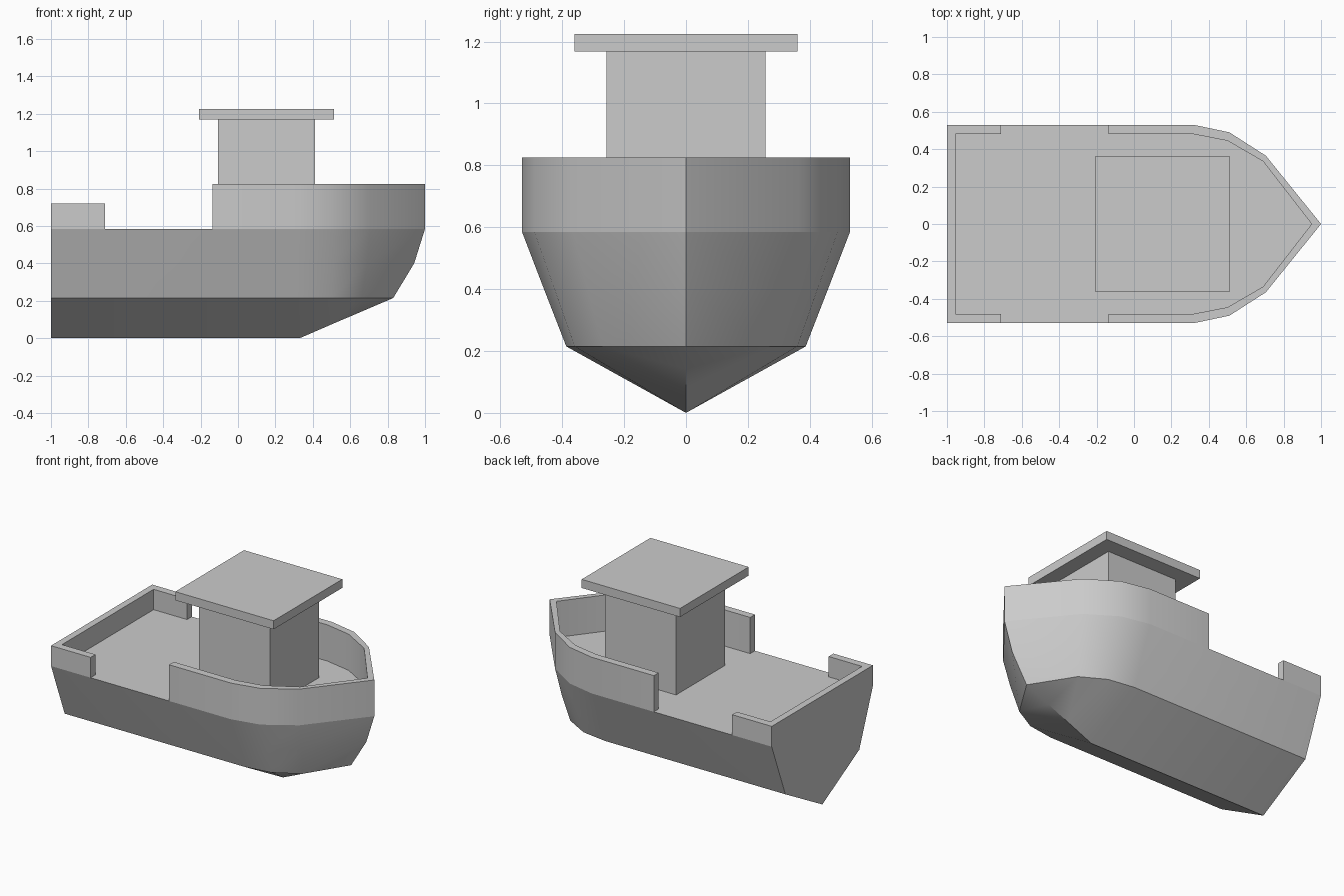
import bpy, bmesh, math

if "Cube" in bpy.data.objects:
    bpy.data.objects.remove(bpy.data.objects["Cube"])


def finish(bm, name):
    bmesh.ops.remove_doubles(bm, verts=bm.verts, dist=0.0005)
    bmesh.ops.recalc_face_normals(bm, faces=bm.faces)
    mesh = bpy.data.meshes.new(name)
    bm.to_mesh(mesh)
    bm.free()
    obj = bpy.data.objects.new(name, mesh)
    bpy.context.collection.objects.link(obj)
    bpy.ops.object.select_all(action='DESELECT')
    obj.select_set(True)
    bpy.context.view_layer.objects.active = obj
    bpy.ops.object.shade_smooth_by_angle(angle=math.radians(30))
    return obj


def mirrored(half):
    """Half outline (stern to bow) joined with its reflection in y."""
    return half + [(x, -y) for x, y in reversed(half) if abs(y) > 1e-6]


def prism(name, outline, z0, z1):
    bm = bmesh.new()
    face = bm.faces.new([bm.verts.new((x, y, z0)) for x, y in outline])
    up = bmesh.ops.extrude_face_region(bm, geom=[face], use_keep_orig=True)
    for v in [g for g in up['geom'] if isinstance(g, bmesh.types.BMVert)]:
        v.co.z = z1
    return finish(bm, name)


def box(name, x0, x1, y, z0, z1):
    return prism(name, [(x0, -y), (x1, -y), (x1, y), (x0, y)], z0, z1)


DECK = 0.585
deck_half = [(-1, 0.53), (0.32, 0.53), (0.51, 0.49), (0.705, 0.365), (1, 0)]

# Hull: keel, chine, mid and deck lines lofted on each side
levels = [
    [(-1, 0, 0), (0.33, 0, 0), (0.51, 0, 0.078), (0.66, 0, 0.142), (0.83, 0, 0.215)],
    [(-1, 0.387, 0.215), (0.32, 0.387, 0.215), (0.50, 0.36, 0.215),
     (0.66, 0.27, 0.215), (0.83, 0, 0.215)],
    [(-1, 0.459, 0.40), (0.32, 0.459, 0.40), (0.51, 0.425, 0.40),
     (0.69, 0.318, 0.40), (0.942, 0, 0.40)],
    [(x, y, DECK) for x, y in deck_half],
]
bm = bmesh.new()
rims, sterns = [], []
for side in (1, -1):
    rows = [[bm.verts.new((x, side * y, z)) for x, y, z in row] for row in levels]
    for low, high in zip(rows, rows[1:]):
        for i in range(len(low) - 1):
            bm.faces.new((low[i], low[i + 1], high[i + 1], high[i]))
    rims.append(rows[-1])
    sterns.append([row[0] for row in rows])
bm.faces.new(rims[0] + rims[1][::-1])        # deck
bm.faces.new(sterns[0] + sterns[1][::-1])    # transom
finish(bm, "hull")

# Bow bulwark wrapping the front deck
outer = mirrored([(-0.135, 0.53)] + deck_half[1:])
inner = mirrored([(-0.135, 0.48), (0.32, 0.48), (0.50, 0.445), (0.69, 0.335), (0.95, 0)])
prism("bow_bulwark", outer + inner[::-1], DECK, 0.825)

# Stern bulwark
prism("stern_bulwark", [(-0.71, 0.53), (-1, 0.53), (-1, -0.53), (-0.71, -0.53),
                        (-0.71, -0.48), (-0.955, -0.48), (-0.955, 0.48), (-0.71, 0.48)],
      DECK, 0.72)

# Wheelhouse and its overhanging roof
box("cabin", -0.107, 0.413, 0.257, DECK, 1.168)
box("cabin_roof", -0.208, 0.513, 0.36, 1.168, 1.225)
